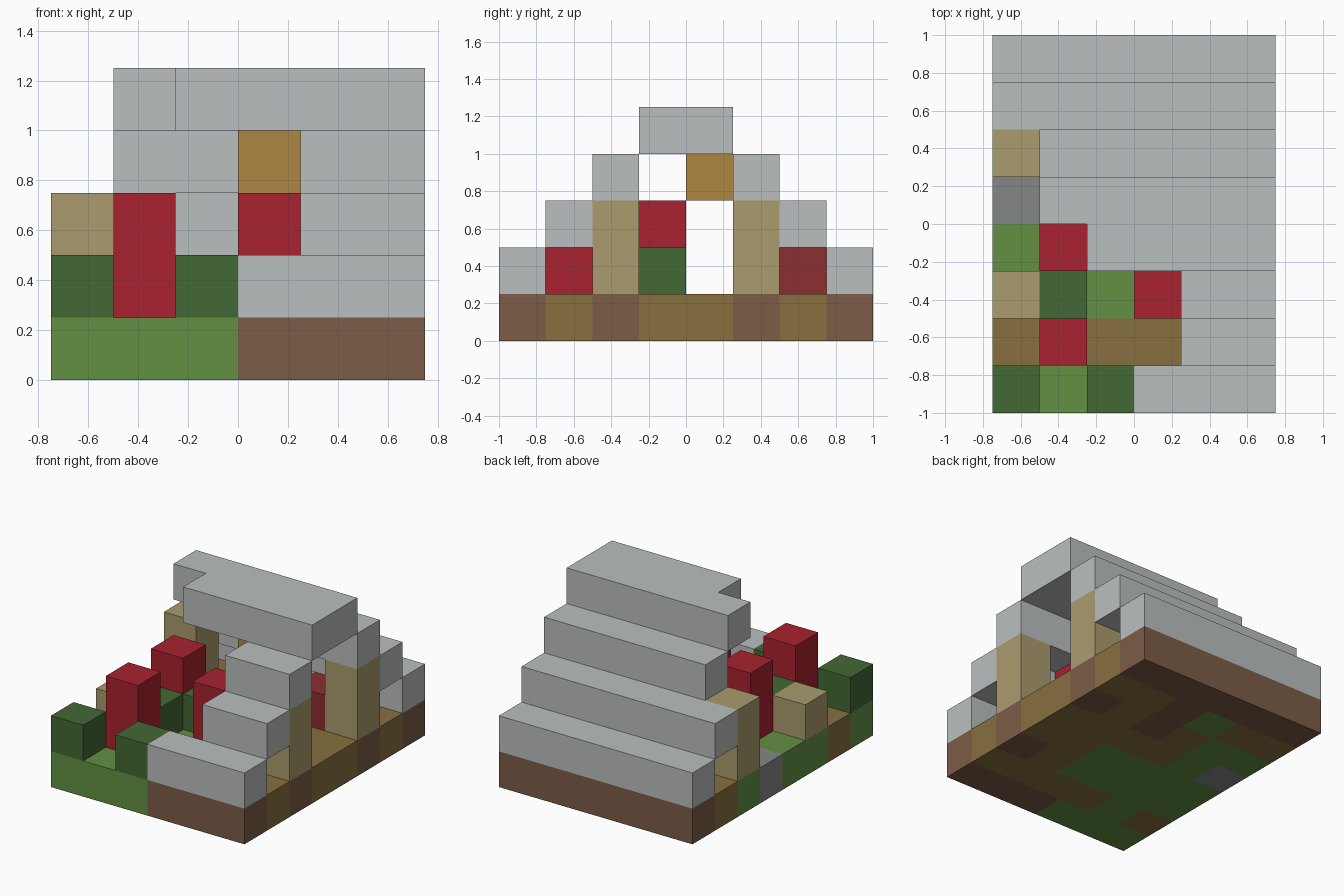
import bpy
import bmesh
from mathutils import Matrix, Vector

cube = bpy.data.objects.get("Cube")
if cube:
    bpy.data.objects.remove(cube, do_unlink=True)

CELL = 0.25
COLS, ROWS = 6, 8


def material(name, rgb):
    """Flat material from 8-bit sRGB, stored as linear values."""
    lin = [((c / 255 + 0.055) / 1.055) ** 2.4 for c in rgb]
    mat = bpy.data.materials.new(name)
    mat.use_nodes = True
    mat.diffuse_color = (*lin, 1)
    bsdf = next(n for n in mat.node_tree.nodes if n.type == 'BSDF_PRINCIPLED')
    bsdf.inputs["Base Color"].default_value = (*lin, 1)
    return mat


ROOF = material("pale grey", (187, 191, 191))
GRASS = material("grass green", (98, 144, 66))
LEAF = material("dark green", (68, 104, 52))
RED = material("bright red", (168, 34, 46))
WOOD = material("tan wood", (170, 156, 110))
PATH = material("olive brown", (135, 112, 64))
DIRT = material("dirt brown", (124, 92, 70))
LAMP = material("orange", (175, 135, 68))
STONE = material("stone grey", (133, 135, 134))
BED = material("dark red", (140, 46, 48))


def finish(bm, name, mats):
    bmesh.ops.recalc_face_normals(bm, faces=bm.faces)
    mesh = bpy.data.meshes.new(name)
    bm.to_mesh(mesh)
    bm.free()
    for m in mats:
        mesh.materials.append(m)
    obj = bpy.data.objects.new(name, mesh)
    bpy.context.collection.objects.link(obj)
    return obj


def block(name, mat, col, row, layer, size=(1, 1, 1)):
    """Box whose left front bottom cell is (col, row, layer)."""
    size = Vector(size)
    low = Vector((col - COLS / 2, row - ROWS / 2, layer))
    bm = bmesh.new()
    bmesh.ops.create_cube(bm, size=1, matrix=Matrix.Translation(
        (low + size / 2) * CELL) @ Matrix.Diagonal((*(size * CELL), 1)))
    return finish(bm, name, [mat])


# Ground slab: one letter per cell, back row first
GROUND = ["DDDDDD",
          "PPGDPP",
          "GGPDPD",
          "SGPPPP",
          "GGGGPP",
          "GGGGPD",
          "PGPPPP",
          "GGGDDD"]
KINDS = {"G": GRASS, "D": DIRT, "P": PATH, "S": STONE}
bm = bmesh.new()
bmesh.ops.create_grid(bm, x_segments=COLS, y_segments=ROWS, size=0.5,
                      matrix=Matrix.Diagonal((COLS * CELL, ROWS * CELL, 1, 1)))
top = bmesh.ops.extrude_face_region(bm, geom=bm.faces[:], use_keep_orig=True)
bmesh.ops.translate(bm, vec=(0, 0, CELL),
                    verts=[g for g in top["geom"] if isinstance(g, bmesh.types.BMVert)])
bmesh.ops.recalc_face_normals(bm, faces=bm.faces)
letters = list(KINDS)
for f in bm.faces:
    inside = f.calc_center_median() - f.normal * CELL / 2
    col = int(inside.x / CELL + COLS / 2)
    row = int(inside.y / CELL + ROWS / 2)
    f.material_index = letters.index(GROUND[ROWS - 1 - row][col])
finish(bm, "ground", list(KINDS.values()))

# Stepped roof: (row, layer, first column), each running to the right edge
for n, (row, layer, col) in enumerate([(0, 1, 3), (1, 2, 4), (2, 3, 4),
                                       (5, 3, 1), (6, 2, 0), (7, 1, 0)]):
    block(f"roof_step_{n + 1}", ROOF, col, row, layer, (COLS - col, 1, 1))

# Ridge with its notched end
ridge = block("roof_ridge", ROOF, 2, 3, 4, (4, 2, 1))
block("ridge_end", ROOF, 1, 4, 4)

# Corner posts
for n, (col, row) in enumerate([(5, 2), (5, 5), (0, 5)]):
    block(f"corner_post_{n + 1}", WOOD, col, row, 1, (1, 1, 2))
block("broken_post", WOOD, 0, 2, 1)

# Tall red flowers and low bushes
for n, (col, row) in enumerate([(1, 1), (1, 3), (3, 2)]):
    block(f"red_flower_{n + 1}", RED, col, row, 1, (1, 1, 2))
for n, (col, row) in enumerate([(0, 0), (2, 0), (1, 2), (2, 3)]):
    block(f"bush_{n + 1}", LEAF, col, row, 1)

# Furnishings under the roof
block("hanging_lamp", LAMP, 3, 4, 3)
block("bed", BED, 4, 5, 1, (1, 2, 1))
